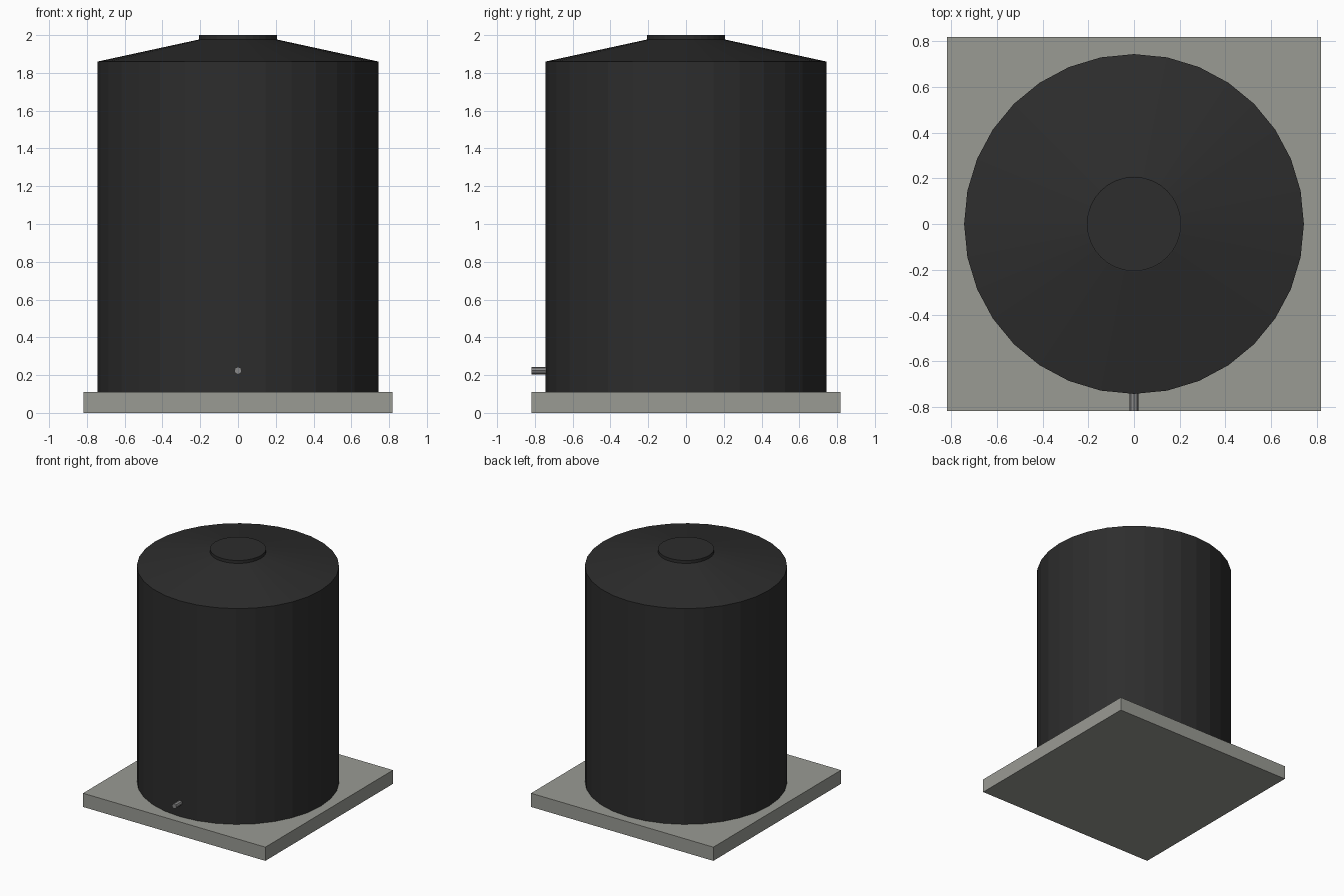
import bpy, bmesh, math
from mathutils import Matrix

if "Cube" in bpy.data.objects:
    bpy.data.objects.remove(bpy.data.objects["Cube"])


def material(name, rgb):
    m = bpy.data.materials.new(name)
    m.diffuse_color = (*rgb, 1)
    m.use_nodes = True
    m.node_tree.nodes["Principled BSDF"].inputs["Base Color"].default_value = m.diffuse_color
    return m


black = material("black plastic", (0.026, 0.026, 0.026))
concrete = material("concrete grey", (0.32, 0.325, 0.295))
metal = material("metal grey", (0.25, 0.25, 0.25))


def finish(name, bm, mat):
    bmesh.ops.recalc_face_normals(bm, faces=bm.faces)
    mesh = bpy.data.meshes.new(name)
    bm.to_mesh(mesh)
    bm.free()
    mesh.materials.append(mat)
    obj = bpy.data.objects.new(name, mesh)
    bpy.context.collection.objects.link(obj)
    return obj


def lathe(name, profile, sides, mat):
    """Closed turned solid from (radius, z) points, capped at both ends."""
    bm = bmesh.new()
    rings = [[bm.verts.new((r * math.cos(math.tau * i / sides),
                            r * math.sin(math.tau * i / sides), z))
              for i in range(sides)] for r, z in profile]
    for a, b in zip(rings, rings[1:]):
        for i in range(sides):
            j = (i + 1) % sides
            bm.faces.new((a[i], a[j], b[j], b[i]))
    bm.faces.new(rings[0])
    bm.faces.new(rings[-1])
    return finish(name, bm, mat)


# Square concrete base slab
bm = bmesh.new()
bmesh.ops.create_cube(bm, size=1, matrix=Matrix.Translation((0, 0, 0.0555))
                      @ Matrix.Diagonal((1.635, 1.635, 0.111, 1)))
finish("base_slab", bm, concrete)

# Tank wall with shallow conical roof
lathe("tank_body", [(0.743, 0.111), (0.743, 1.86), (0.209, 1.976)], 32, black)

# Round access lid
lathe("lid", [(0.206, 1.965), (0.206, 2.0)], 32, black)

# Outlet pipe low on the front wall
pipe = lathe("outlet_pipe", [(0.02, -0.06), (0.02, 0.06)], 8, metal)
pipe.data.transform(Matrix.Translation((0, -0.7575, 0.224))
                    @ Matrix.Rotation(math.pi / 2, 4, 'X'))
